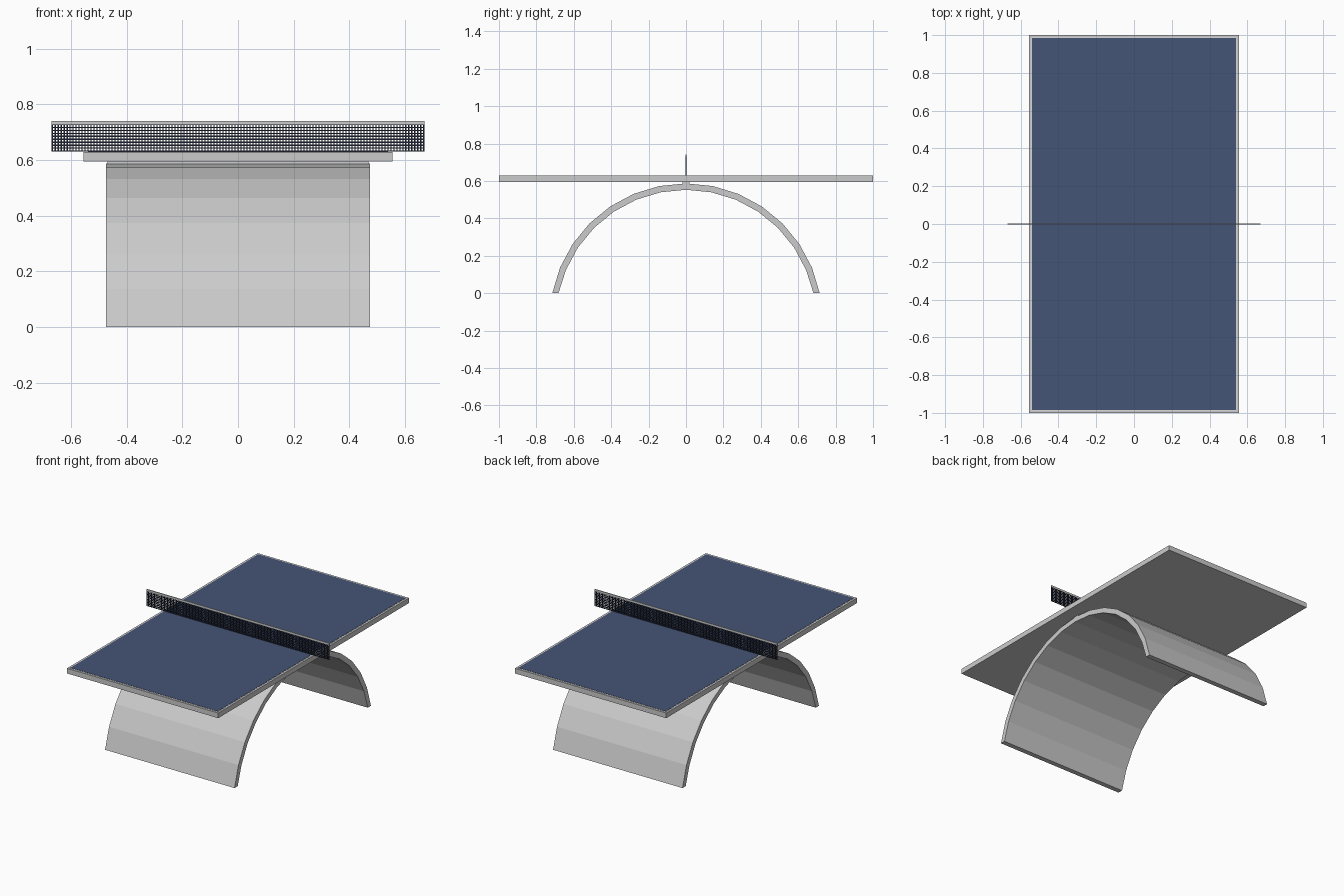
import bpy, bmesh, math
from mathutils import Matrix

if "Cube" in bpy.data.objects:
    bpy.data.objects.remove(bpy.data.objects["Cube"])


def material(name, rgb):
    m = bpy.data.materials.new(name)
    m.diffuse_color = (*rgb, 1.0)
    m.use_nodes = True
    m.node_tree.nodes["Principled BSDF"].inputs["Base Color"].default_value = m.diffuse_color
    return m


concrete = material("concrete grey", (0.60, 0.60, 0.60))
blue = material("court blue", (0.06, 0.09, 0.18))
white = material("line white", (0.85, 0.85, 0.85))
navy = material("net navy", (0.015, 0.02, 0.04))


def finish(bm, name, mat):
    bmesh.ops.recalc_face_normals(bm, faces=bm.faces)
    mesh = bpy.data.meshes.new(name)
    bm.to_mesh(mesh)
    bm.free()
    mesh.materials.append(mat)
    ob = bpy.data.objects.new(name, mesh)
    bpy.context.collection.objects.link(ob)
    return ob


def add_box(bm, x0, x1, y0, y1, z0, z1):
    mat = Matrix.Translation(((x0 + x1) / 2, (y0 + y1) / 2, (z0 + z1) / 2)) \
        @ Matrix.Diagonal((x1 - x0, y1 - y0, z1 - z0, 1))
    bmesh.ops.create_cube(bm, size=1, matrix=mat)


def box(name, mat, hx, hy, z0, z1):
    bm = bmesh.new()
    add_box(bm, -hx, hx, -hy, hy, z0, z1)
    return finish(bm, name, mat)


# Table slab, white edge line, blue playing surface
box("table_top", concrete, 0.555, 1.0, 0.594, 0.628)
box("edge_line", white, 0.543, 0.988, 0.627, 0.6292)
box("playing_surface", blue, 0.540, 0.984, 0.627, 0.6305)

# Arched base: part of a 32-sided ring, extruded along x
R_OUT, R_IN, CZ, HALF_W = 0.729, 0.695, -0.142, 0.475
STEP = math.tau / 32


def arc(r):
    return [(r * math.sin(k * STEP), max(0.0, CZ + r * math.cos(k * STEP)))
            for k in range(-7, 8)]


outer, inner = arc(R_OUT), arc(R_IN)
bm = bmesh.new()
rings = []
for (yo, zo), (yi, zi) in zip(outer, inner):
    rings.append([bm.verts.new(p) for p in (
        (-HALF_W, yo, zo), (HALF_W, yo, zo), (HALF_W, yi, zi), (-HALF_W, yi, zi))])
for a, b in zip(rings, rings[1:]):
    for i in range(4):
        j = (i + 1) % 4
        bm.faces.new((a[i], a[j], b[j], b[i]))
bm.faces.new(rings[0])
bm.faces.new(rings[-1])
finish(bm, "arched_base", concrete)

# Narrow pad joining the arch and the slab
box("joining_pad", concrete, 0.47, 0.02, 0.584, 0.596)

# Net: woven grid of thin strands with end cords
NET_X, Z0, Z1, T = 0.67, 0.63, 0.73, 0.002
bm = bmesh.new()
COLS, ROWS = 124, 9
for i in range(COLS + 1):
    x = -NET_X + T + (2 * NET_X - 2 * T) * i / COLS
    add_box(bm, x - T, x + T, -T, T, Z0, Z1)
for i in range(ROWS + 1):
    z = Z0 + T + (Z1 - Z0 - 2 * T) * i / ROWS
    add_box(bm, -NET_X, NET_X, -T, T, z - T, z + T)
finish(bm, "net_mesh", navy)

# Pale tape along the top of the net
box("net_top_tape", concrete, NET_X, 0.003, 0.728, 0.741)
